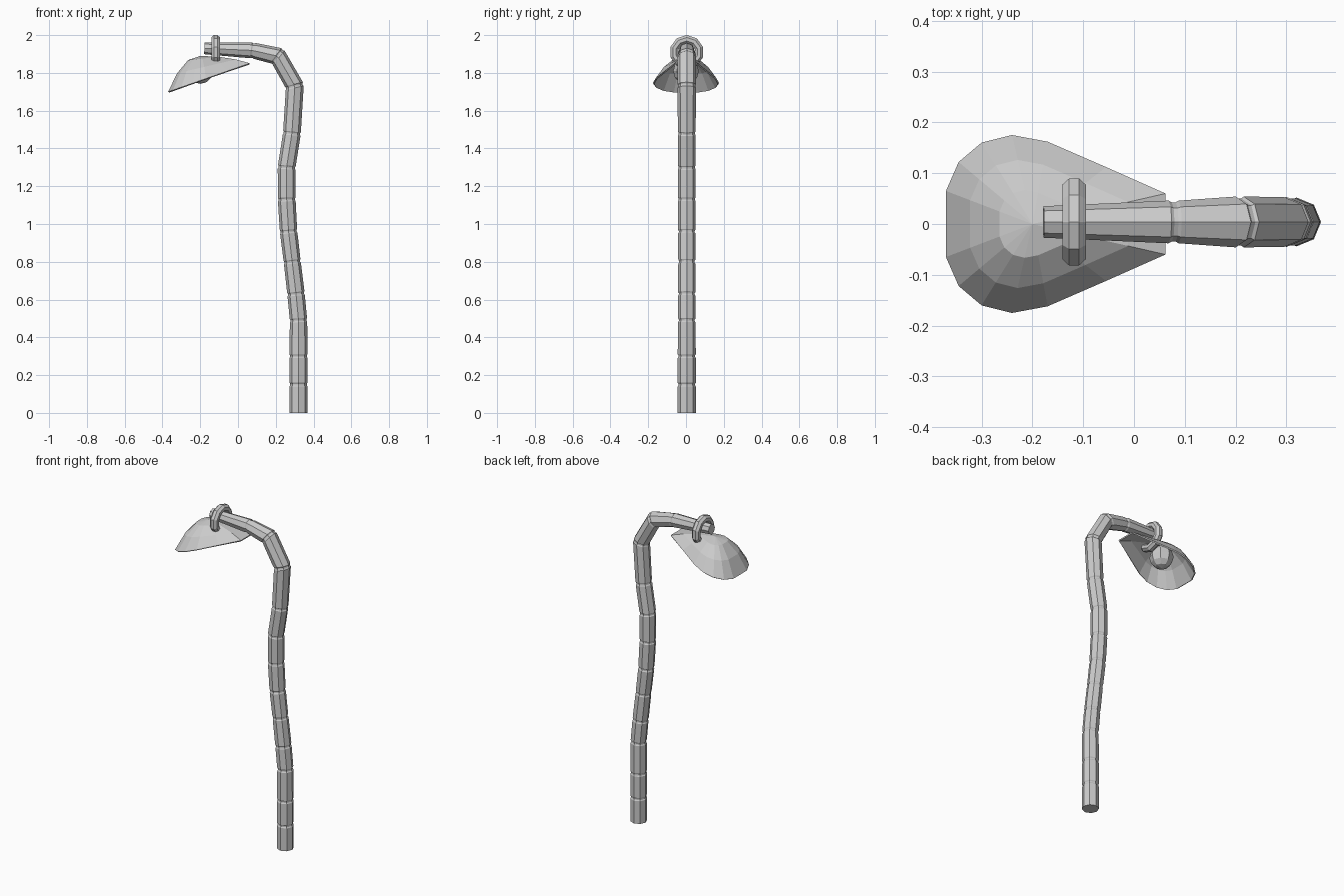
import bpy, bmesh, math
from mathutils import Vector

cube = bpy.data.objects.get("Cube")
if cube:
    bpy.data.objects.remove(cube, do_unlink=True)

grey = bpy.data.materials.new("plain grey")
grey.use_nodes = True
grey.diffuse_color = (0.6, 0.6, 0.6, 1)
grey.node_tree.nodes["Principled BSDF"].inputs["Base Color"].default_value = (0.6, 0.6, 0.6, 1)


def finish(bm, name):
    bmesh.ops.recalc_face_normals(bm, faces=bm.faces[:])
    mesh = bpy.data.meshes.new(name)
    bm.to_mesh(mesh)
    bm.free()
    mesh.materials.append(grey)
    obj = bpy.data.objects.new(name, mesh)
    bpy.context.collection.objects.link(obj)
    return obj


def bridge(bm, a, b):
    n = len(a)
    for i in range(n):
        bm.faces.new((a[i], a[(i + 1) % n], b[(i + 1) % n], b[i]))


# Jointed stalk: x, z and radius at each joint, from the ground to the arm tip
JOINTS = [(.32, 0, .048), (.32, .15, .048), (.32, .3, .048), (.32, .49, .046),
          (.307, .63, .046), (.287, .80, .045), (.268, .96, .046), (.258, 1.13, .047),
          (.258, 1.30, .047), (.285, 1.48, .047), (.298, 1.73, .049),
          (.208, 1.885, .05), (.078, 1.918, .042), (-.178, 1.93, .031)]
SIDES = 8
Y_SHIFT = .004


def stalk():
    bm = bmesh.new()
    pts = [Vector((x, Y_SHIFT, z)) for x, z, r in JOINTS]
    dirs = [(b - a).normalized() for a, b in zip(pts, pts[1:])]
    rings = []

    def ring(c, d, r):
        side = Vector((d.z, 0, -d.x))
        verts = []
        for i in range(SIDES):
            a = math.tau * i / SIDES
            verts.append(bm.verts.new(c + r * (math.cos(a) * side + Vector((0, math.sin(a), 0)))))
        rings.append(verts)

    last = len(pts) - 1
    for i, (p, (x, z, r)) in enumerate(zip(pts, JOINTS)):
        before, after = dirs[max(i - 1, 0)], dirs[min(i, last - 1)]
        if i in (0, last):
            ring(p, after, r)
            continue
        # narrow groove between two full-width lips
        mid = (before + after).normalized()
        ring(p - mid * .010, mid, r)
        ring(p - mid * .004, mid, r * .92)
        ring(p + mid * .004, mid, r * .92)
        ring(p + mid * .010, mid, r)
    for a, b in zip(rings, rings[1:]):
        bridge(bm, a, b)
    bm.faces.new(rings[0])
    bm.faces.new(rings[-1])
    finish(bm, "jointed_stalk")


# Teardrop shade: half of the rim outline, mirrored across the middle
HALF_RIM = [(-.37, .065), (-.345, .122), (-.30, .16), (-.24, .175),
            (-.17, .162), (-.055, .112), (.062, .06)]


def shade():
    bm = bmesh.new()
    outline = HALF_RIM + [(x, -y) for x, y in reversed(HALF_RIM)]
    ax, az = -.2, 1.89
    top = bm.verts.new((ax, 0, az))
    rings = []
    for s in (.38, .72, 1):
        ring = []
        for x, y in outline:
            rim_z = 1.70 + .35 * (x + .37)
            z = rim_z + (az - rim_z) * (1 - s ** 2.2)
            ring.append(bm.verts.new((ax + (x - ax) * s, y * s, z)))
        rings.append(ring)
    n = len(outline)
    for i in range(n):
        bm.faces.new((top, rings[0][i], rings[0][(i + 1) % n]))
    for a, b in zip(rings, rings[1:]):
        bridge(bm, a, b)
    obj = finish(bm, "lamp_shade")
    if obj.data.polygons[0].normal.z < 0:
        obj.data.flip_normals()
    shell = obj.modifiers.new("shell", 'SOLIDIFY')
    shell.thickness = .008
    shell.offset = -1


# Faceted bulb inside the shade
def bulb():
    bm = bmesh.new()
    bmesh.ops.create_uvsphere(bm, u_segments=8, v_segments=6, radius=.068)
    bmesh.ops.translate(bm, verts=bm.verts[:], vec=(-.2, 0, 1.81))
    finish(bm, "bulb")


# Hanging ring around the arm
def hanging_ring():
    bm = bmesh.new()
    loops = []
    for i in range(10):
        a = math.tau * i / 10 + math.pi / 2
        loop = []
        for j in range(8):
            b = math.tau * (j + .5) / 8
            r = .068 + .024 * math.cos(b)
            loop.append(bm.verts.new((-.118 + .025 * math.sin(b),
                                      Y_SHIFT + r * math.cos(a), 1.91 + r * math.sin(a))))
        loops.append(loop)
    for i in range(10):
        bridge(bm, loops[i], loops[(i + 1) % 10])
    finish(bm, "hanging_ring")


stalk()
shade()
bulb()
hanging_ring()
